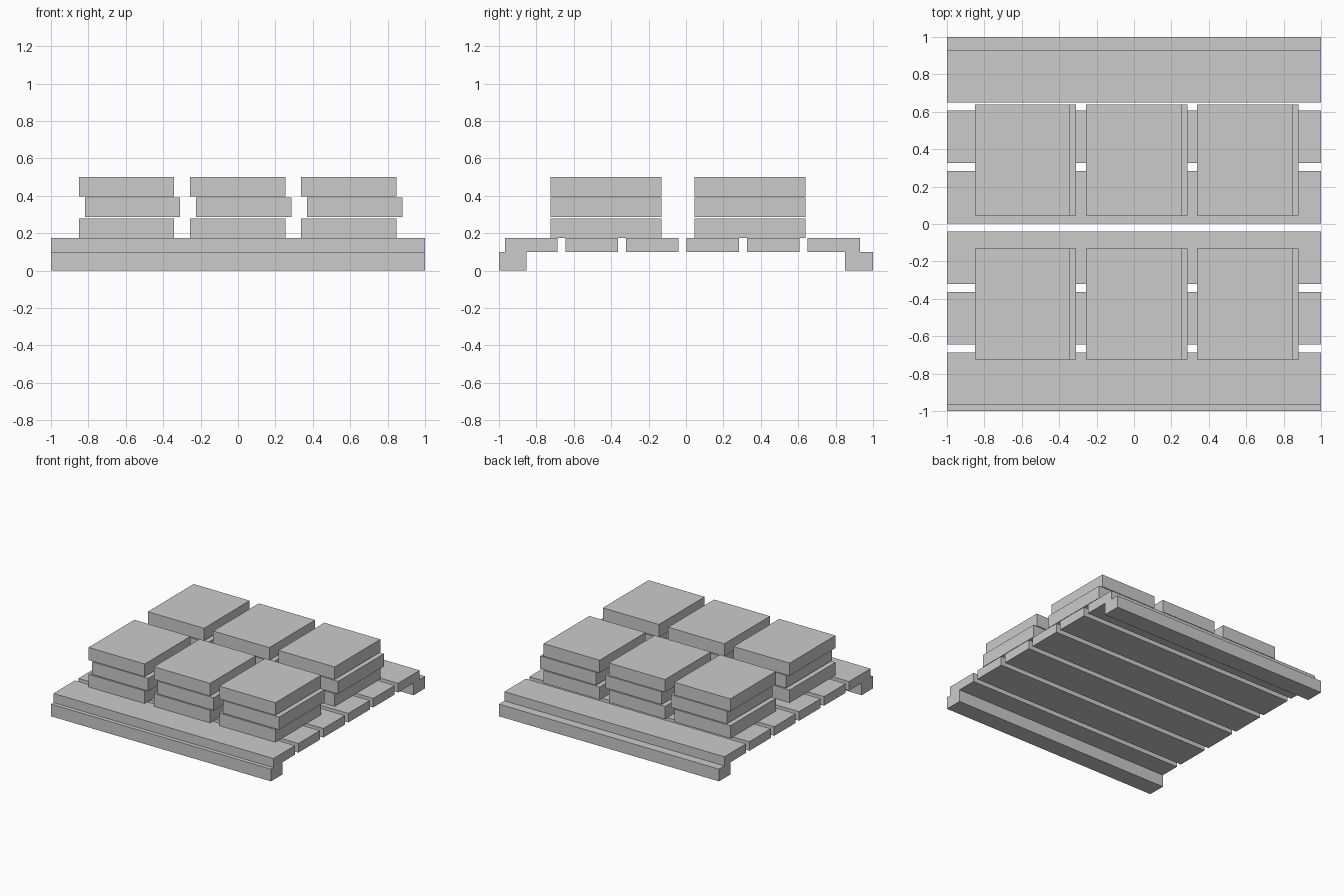
import bpy

if "Cube" in bpy.data.objects:
    bpy.data.objects.remove(bpy.data.objects["Cube"])


def box(name, x, y, z):
    """Box from (min, max) ranges on each axis."""
    verts = [(a, b, c) for a in x for b in y for c in z]
    faces = [(0, 1, 3, 2), (4, 6, 7, 5), (0, 4, 5, 1),
             (2, 3, 7, 6), (0, 2, 6, 4), (1, 5, 7, 3)]
    mesh = bpy.data.meshes.new(name)
    mesh.from_pydata(verts, [], faces)
    obj = bpy.data.objects.new(name, mesh)
    bpy.context.collection.objects.link(obj)
    return obj


# Two runners under the pallet
box("front_runner", (-1, 1), (-1, -0.853), (0, 0.1))
box("back_runner", (-1, 1), (0.851, 1), (0, 0.1))

# Six deck slats
for i in range(6):
    y = -0.967 + 0.3235 * i
    box(f"deck_slat_{i + 1}", (-1, 1), (y, y + 0.279), (0.1, 0.175))

# Six stacks of three slabs, the middle slab pushed sideways
SLAB_X, SLAB_Y, SLAB_Z = 0.51, 0.594, 0.104
for row, y in enumerate((-0.724, 0.045)):
    for col in range(3):
        for layer, (shift, z) in enumerate(((0, 0.175), (0.032, 0.286), (0, 0.396))):
            x = -0.851 + 0.594 * col + shift
            box(f"slab_r{row + 1}_c{col + 1}_l{layer + 1}",
                (x, x + SLAB_X), (y, y + SLAB_Y), (z, z + SLAB_Z))
